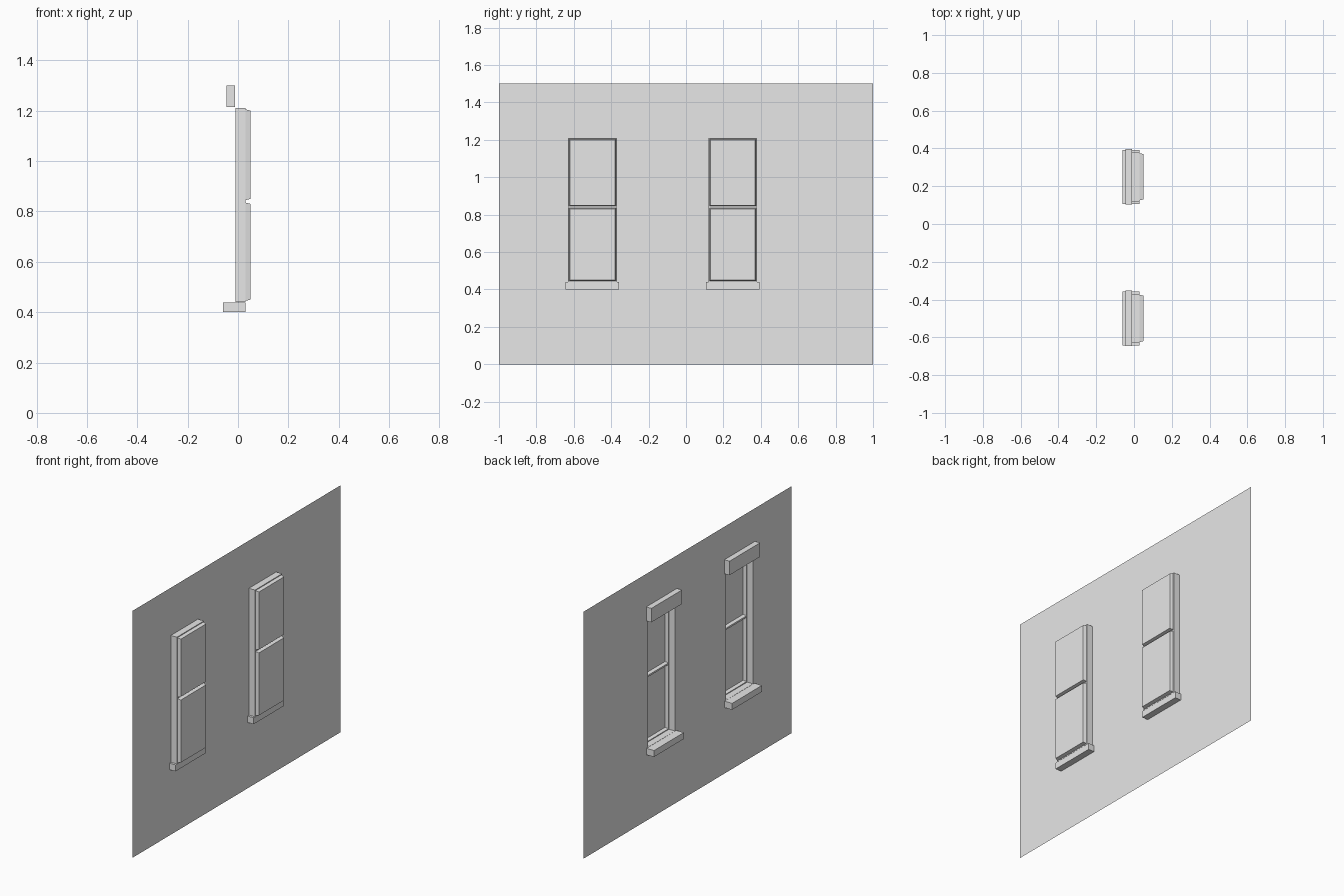
import bpy
import bmesh

cube = bpy.data.objects.get("Cube")
if cube:
    bpy.data.objects.remove(cube, do_unlink=True)

grey = bpy.data.materials.new("plain_grey")
grey.use_nodes = True
grey.diffuse_color = (0.8, 0.8, 0.8, 1)
grey.node_tree.nodes["Principled BSDF"].inputs["Base Color"].default_value = (0.8, 0.8, 0.8, 1)

# Main dimensions
WALL_X, REVEAL_X, PANE_X = -0.01, 0.03, 0.05
HALF_W, BOTTOM, TOP, RAIL = 0.13, 0.44, 1.21, 0.84
CENTRES = {"right": -0.5, "left": 0.25}


def finish(name, bm):
    bmesh.ops.remove_doubles(bm, verts=bm.verts, dist=0.0001)
    mesh = bpy.data.meshes.new(name)
    bm.to_mesh(mesh)
    bm.free()
    mesh.materials.append(grey)
    obj = bpy.data.objects.new(name, mesh)
    bpy.context.collection.objects.link(obj)


def ring(bm, x, y0, y1, z0, z1):
    return [bm.verts.new((x, y, z)) for y, z in
            ((y0, z0), (y1, z0), (y1, z1), (y0, z1))]


def bridge(bm, a, b):
    for i in range(4):
        j = (i + 1) % 4
        bm.faces.new((a[i], a[j], b[j], b[i]))


def box(name, x0, x1, y0, y1, z0, z1):
    bm = bmesh.new()
    back, front = ring(bm, x0, y0, y1, z0, z1), ring(bm, x1, y0, y1, z0, z1)
    bridge(bm, back, front)
    bm.faces.new(back[::-1])
    bm.faces.new(front)
    finish(name, bm)


# Thin wall with two rectangular openings
bm = bmesh.new()
ys = [-1, 1] + [c + s * HALF_W for c in CENTRES.values() for s in (-1, 1)]
ys.sort()
zs = [0, BOTTOM, TOP, 1.5]
for i in range(len(ys) - 1):
    for j in range(len(zs) - 1):
        if not (i in (1, 3) and j == 1):
            bm.faces.new(ring(bm, WALL_X, ys[i], ys[i + 1], zs[j], zs[j + 1]))
finish("wall", bm)

for side, c in CENTRES.items():
    y0, y1 = c - HALF_W, c + HALF_W

    # Reveal lining the opening
    bm = bmesh.new()
    bridge(bm, ring(bm, WALL_X, y0, y1, BOTTOM, TOP),
           ring(bm, REVEAL_X, y0, y1, BOTTOM, TOP))
    finish(side + "_reveal", bm)

    # Two sashes: narrow flange, bevelled rim and flat pane
    for part, z0, z1 in (("lower", BOTTOM, RAIL), ("upper", RAIL, TOP)):
        bm = bmesh.new()
        loops = [ring(bm, x, y0 + d, y1 - d, z0 + d, z1 - d)
                 for x, d in ((REVEAL_X, 0), (REVEAL_X, 0.005), (PANE_X, 0.01))]
        bridge(bm, loops[0], loops[1])
        bridge(bm, loops[1], loops[2])
        bm.faces.new(loops[2])
        finish(side + "_" + part + "_sash", bm)

    # Sill and lintel
    box(side + "_sill", -0.06, REVEAL_X, c - 0.143, c + 0.143, 0.4, BOTTOM - 0.001)
    box(side + "_lintel", -0.045, WALL_X - 0.001, c - 0.147, c + 0.147, TOP + 0.005, 1.3)
